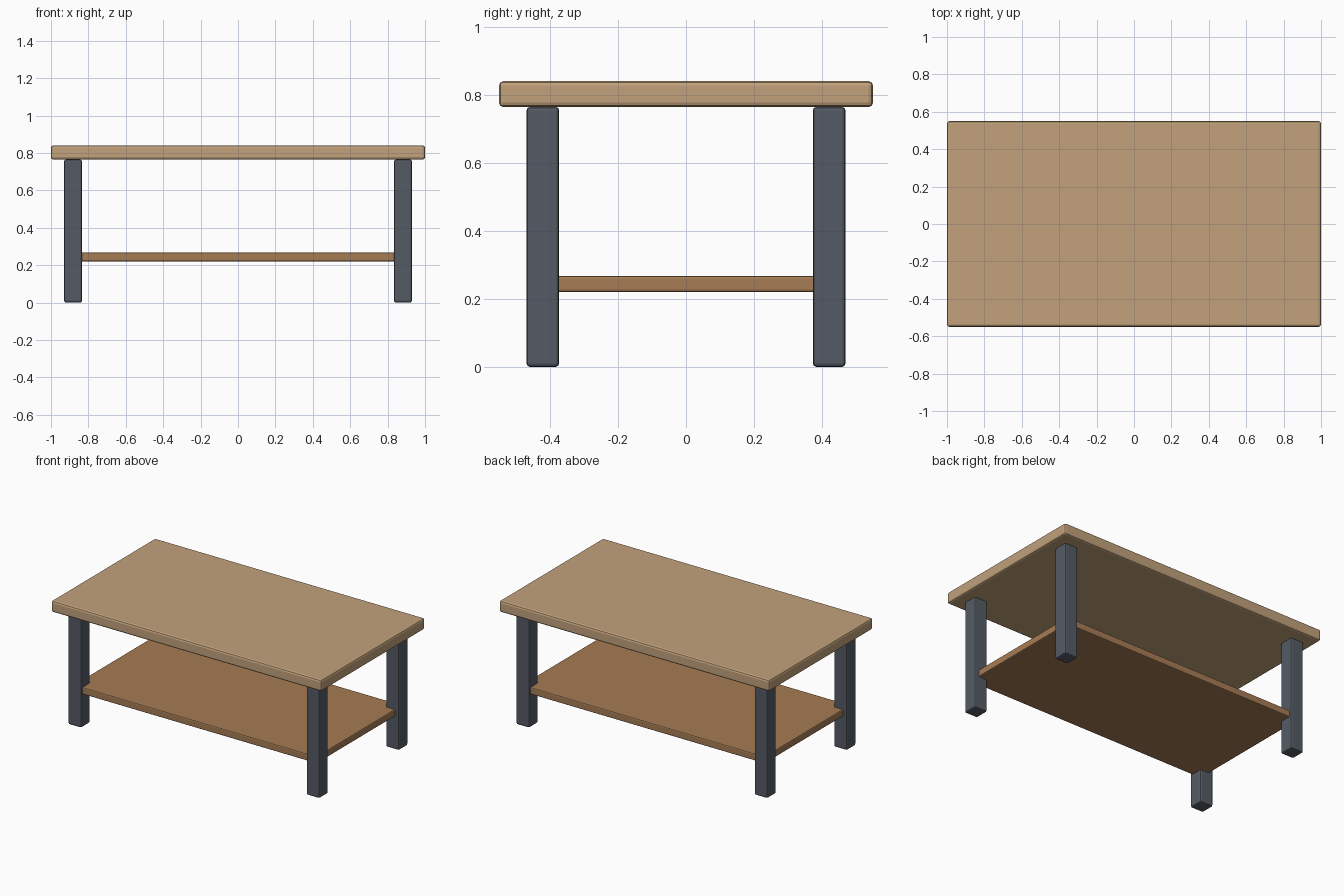
import bpy

if "Cube" in bpy.data.objects:
    bpy.data.objects.remove(bpy.data.objects["Cube"])


def material(name, color):
    m = bpy.data.materials.new(name)
    m.diffuse_color = (*color, 1)
    m.use_nodes = True
    m.node_tree.nodes["Principled BSDF"].inputs["Base Color"].default_value = m.diffuse_color
    return m


def box(name, lo, hi, bevel, mat):
    """Bevelled box spanning the corners lo and hi."""
    bpy.ops.mesh.primitive_cube_add(size=1, location=[(a + b) / 2 for a, b in zip(lo, hi)])
    ob = bpy.context.object
    ob.name = name
    ob.scale = [b - a for a, b in zip(lo, hi)]
    bpy.ops.object.transform_apply(location=False, rotation=False, scale=True)
    mod = ob.modifiers.new("Bevel", 'BEVEL')
    mod.width = bevel
    mod.segments = 2
    ob.data.materials.append(mat)
    return ob


light_wood = material("light_wood", (0.54, 0.36, 0.20))
dark_wood = material("dark_wood", (0.38, 0.20, 0.09))
metal = material("dark_metal", (0.09, 0.105, 0.13))

# Table top and lower shelf
box("table_top", (-1, -0.55, 0.764), (1, 0.55, 0.84), 0.013, light_wood)
box("lower_shelf", (-0.90, -0.453, 0.22), (0.90, 0.453, 0.267), 0.007, dark_wood)

# Four corner legs
half = 0.048
for side, sx in (("left", -1), ("right", 1)):
    for end, sy in (("front", -1), ("back", 1)):
        x, y = sx * 0.882, sy * 0.421
        box(f"{end}_{side}_leg", (x - half, y - half, 0),
            (x + half, y + half, 0.764), 0.01, metal)
